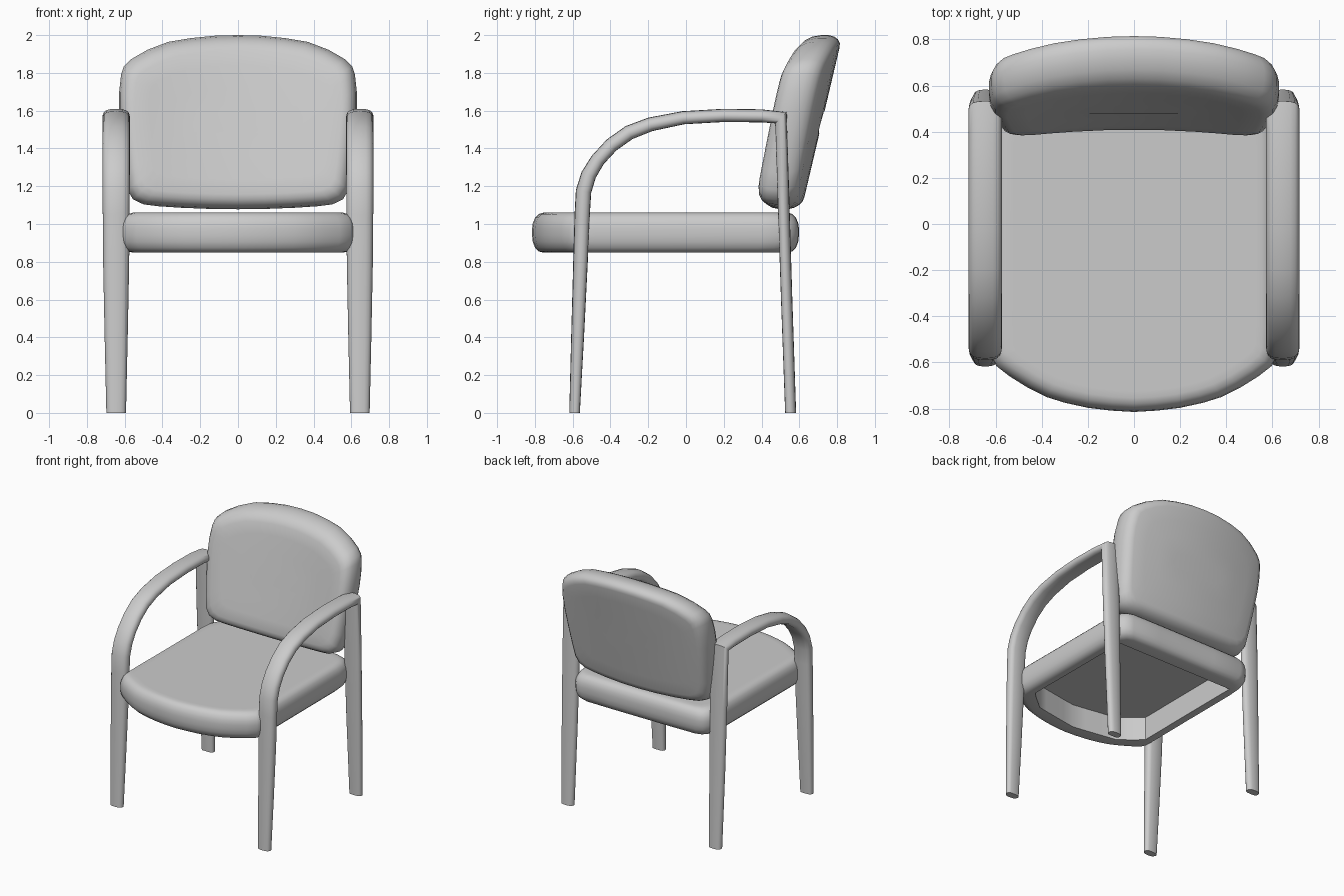
import bpy, bmesh, math

cube = bpy.data.objects.get("Cube")
if cube:
    bpy.data.objects.remove(cube, do_unlink=True)

grey = bpy.data.materials.new("light_grey")
grey.use_nodes = True
grey.diffuse_color = (0.6, 0.6, 0.6, 1)
grey.node_tree.nodes["Principled BSDF"].inputs["Base Color"].default_value = (0.6, 0.6, 0.6, 1)


def loft(name, rings):
    """Join equal-length closed rings with quads and cap both ends."""
    bm = bmesh.new()
    loops = [[bm.verts.new(p) for p in ring] for ring in rings]
    for a, b in zip(loops, loops[1:]):
        for i in range(len(a)):
            j = (i + 1) % len(a)
            bm.faces.new((a[i], a[j], b[j], b[i]))
    bm.faces.new(loops[0][::-1])
    bm.faces.new(loops[-1])
    bmesh.ops.recalc_face_normals(bm, faces=bm.faces)
    mesh = bpy.data.meshes.new(name)
    bm.to_mesh(mesh)
    bm.free()
    mesh.materials.append(grey)
    obj = bpy.data.objects.new(name, mesh)
    bpy.context.collection.objects.link(obj)
    bpy.ops.object.select_all(action='DESELECT')
    obj.select_set(True)
    bpy.context.view_layer.objects.active = obj
    bpy.ops.object.shade_smooth_by_angle(angle=math.radians(40))
    return obj


def mirrored(half):
    """Complete a half outline whose first and last points lie on x = 0."""
    return half + [(-x, v) for x, v in half[-2:0:-1]]


def inset(outline, amount, centre, half_x, half_v):
    """Pull an outline towards its centre by about the given distance."""
    fx, fv = 1 - amount / half_x, 1 - amount / half_v
    return [(x * fx, centre + (v - centre) * fv) for x, v in outline]


# Seat cushion: rounded edge and bowed front
seat_outline = mirrored([
    (0, -.815), (.1, -.809), (.2, -.797), (.3, -.775), (.38, -.75), (.46, -.71),
    (.54, -.66), (.598, -.615), (.613, -.58), (.616, -.48), (.614, -.1), (.613, .4),
    (.607, .48), (.588, .54), (.555, .578), (.5, .595), (.25, .598), (0, .598)])
seat_profile = [(.06, .848), (.035, .855), (.016, .875), (.004, .905), (0, .94), (0, .975),
                (.004, 1.005), (.016, 1.034), (.035, 1.053), (.06, 1.06), (.09, 1.06)]
# Hollow underside: angular pocket, one point per seat outline point
pocket = mirrored([
    (0, -.68), (.1, -.665), (.2, -.648), (.29, -.633), (.36, -.62), (.42, -.57),
    (.48, -.52), (.515, -.485), (.515, -.42), (.515, -.35), (.513, -.1), (.512, .25),
    (.512, .35), (.512, .452), (.45, .452), (.4, .452), (.2, .452), (0, .452)])
loft("seat", [[(x, y, z) for x, y in pocket] for z in (1.03, .848)] +
     [[(x, y, z) for x, y in inset(seat_outline, d, -.108, .615, .706)]
      for d, z in seat_profile])

# Backrest: thick padded panel, leaning back and curved around the sitter
back_outline = mirrored([
    (0, 1.078), (.15, 1.08), (.3, 1.086), (.42, 1.094), (.5, 1.104), (.555, 1.13),
    (.585, 1.18), (.598, 1.27), (.614, 1.42), (.629, 1.6), (.629, 1.7), (.619, 1.79),
    (.605, 1.835), (.565, 1.873), (.48, 1.922), (.37, 1.964), (.25, 1.984), (.12, 1.997), (0, 2.0)])
# inset from the outline, offset through the thickness (front to back)
back_profile = [(.4, -.122), (.28, -.122), (.16, -.122), (.08, -.12), (.052, -.11),
                (.027, -.09), (.008, -.055), (0, -.01), (0, .03), (.008, .06),
                (.022, .083), (.042, .098), (.065, .102), (.16, .102), (.28, .102), (.4, .102)]


def back_point(x, z, t):
    lean = .515 + .235 * (z - 1.1)
    wrap = (.05 + .025 * (z - 1.1)) * (x / .6) ** 2
    return (x, lean - wrap + t, z)


loft("backrest", [[back_point(x, z, t) for x, z in inset(back_outline, d, 1.539, .629, .461)]
                  for d, t in back_profile])

# Arm frame: front leg, curved arm and rear leg as one bent bar
# each station: outer y, outer z, inner y, inner z, half width
stations = [
    (-.618, 0, -.562, 0, .052), (-.608, .4, -.54, .4, .061), (-.597, .8, -.52, .8, .069),
    (-.59, 1.05, -.509, 1.05, .071), (-.583, 1.18, -.502, 1.165, .072),
    (-.553, 1.275, -.478, 1.245, .072), (-.50, 1.36, -.435, 1.318, .072),
    (-.42, 1.447, -.368, 1.39, .072), (-.32, 1.518, -.283, 1.45, .072),
    (-.2, 1.563, -.178, 1.492, .072), (-.02, 1.597, -.01, 1.528, .072),
    (.2, 1.61, .2, 1.54, .072), (.40, 1.607, .40, 1.538, .072),
    (.533, 1.592, .472, 1.533, .072),
    (.548, 1.1, .486, 1.1, .07), (.563, .6, .503, .6, .064), (.583, 0, .525, 0, .052)]
# bar section: u across, v from inside to outside
half_section = [(0, 0), (.6, .02), (.84, .11), (.96, .27), (1, .45), (.97, .6),
                (.89, .75), (.74, .88), (.45, .97), (0, 1)]
section = mirrored(half_section)
frame = loft("arm_frame", [
    [(.645 + u * w, iy + (oy - iy) * v, iz + (oz - iz) * v) for u, v in section]
    for oy, oz, iy, iz, w in stations])
mirror = frame.modifiers.new("both_sides", 'MIRROR')
mirror.use_axis = (True, False, False)
